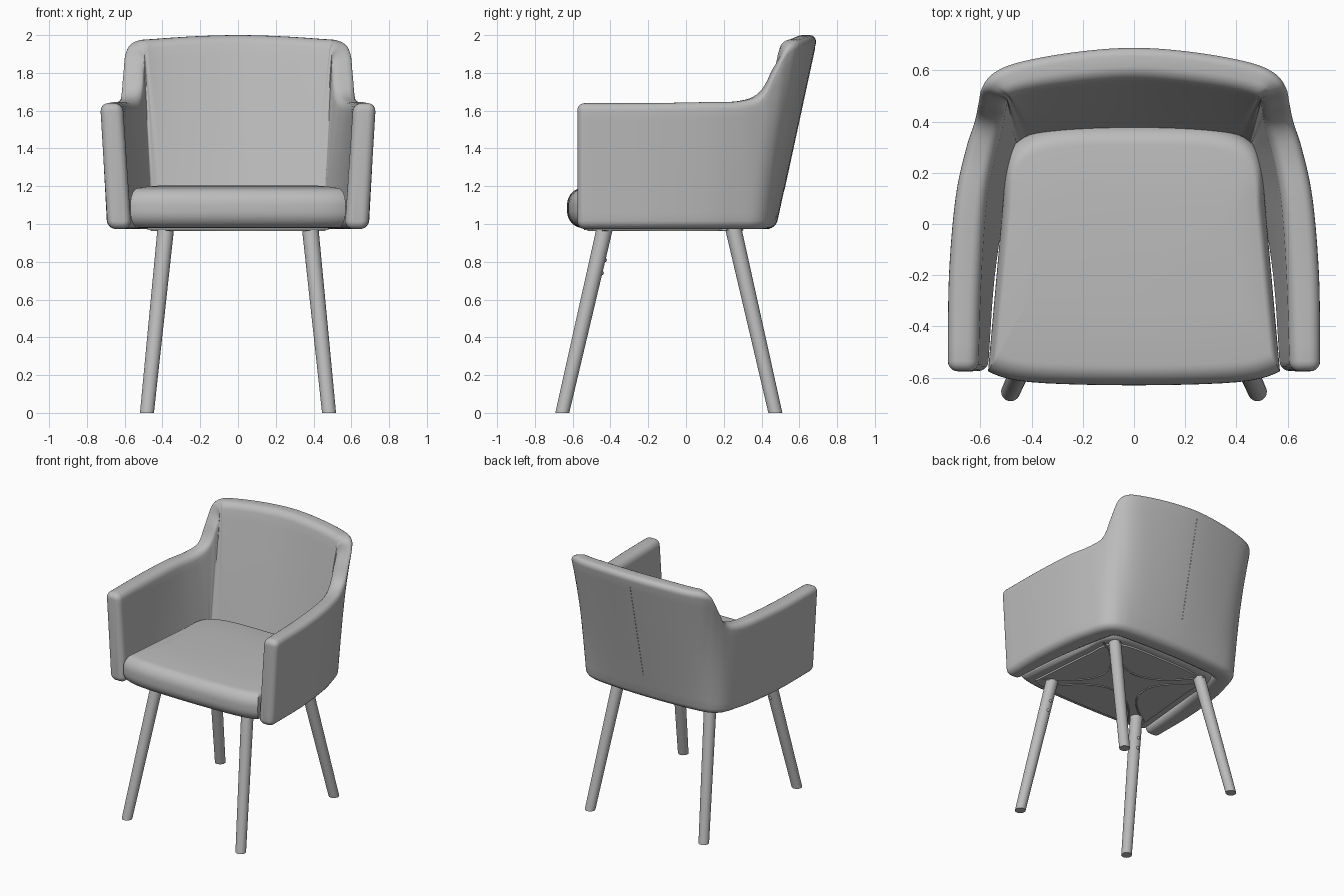
import bpy, bmesh, math
from mathutils import Vector

cube = bpy.data.objects.get("Cube")
if cube:
    bpy.data.objects.remove(cube, do_unlink=True)


def make_material(name, value):
    mat = bpy.data.materials.new(name)
    mat.use_nodes = True
    colour = (value, value, value, 1)
    mat.diffuse_color = colour
    mat.node_tree.nodes["Principled BSDF"].inputs["Base Color"].default_value = colour
    return mat


GREY = make_material("plain grey", 0.5)


def loft(name, rings, angle=50):
    """Skin closed rings of points and cap both ends."""
    bm = bmesh.new()
    loops = [[bm.verts.new(p) for p in ring] for ring in rings]
    n = len(loops[0])
    for a, b in zip(loops, loops[1:]):
        for i in range(n):
            j = (i + 1) % n
            bm.faces.new((a[i], a[j], b[j], b[i]))
    bm.faces.new(loops[0][::-1])
    bm.faces.new(loops[-1])
    bmesh.ops.recalc_face_normals(bm, faces=bm.faces)
    mesh = bpy.data.meshes.new(name)
    bm.to_mesh(mesh)
    bm.free()
    obj = bpy.data.objects.new(name, mesh)
    bpy.context.collection.objects.link(obj)
    mesh.materials.append(GREY)
    bpy.ops.object.select_all(action="DESELECT")
    obj.select_set(True)
    bpy.context.view_layer.objects.active = obj
    bpy.ops.object.shade_smooth_by_angle(angle=math.radians(angle))


def tube(name, points, radius):
    curve = bpy.data.curves.new(name, "CURVE")
    curve.dimensions = "3D"
    curve.bevel_depth = radius
    curve.bevel_resolution = 2
    spline = curve.splines.new("POLY")
    spline.points.add(len(points) - 1)
    for sp, p in zip(spline.points, points):
        sp.co = (*p, 1)
    curve.materials.append(GREY)
    bpy.context.collection.objects.link(bpy.data.objects.new(name, curve))


# Wraparound shell: (bottom x, y), (top x, y, z), thickness at bottom and top
half = [
    ((.69, -.535), (.73, -.535, 1.64), (.125, .12)),
    ((.69, -.2), (.725, -.2, 1.64), (.15, .125)),
    ((.66, .1), (.70, .1, 1.645), (.165, .12)),
    ((.62, .27), (.66, .29, 1.65), (.16, .115)),
    ((.585, .37), (.625, .4, 1.69), (.155, .11)),
    ((.53, .425), (.612, .47, 1.82), (.15, .11)),
    ((.46, .45), (.6, .535, 1.935), (.14, .11)),
    ((.38, .46), (.555, .595, 1.97), (.135, .115)),
    ((.28, .467), (.45, .64, 1.98), (.135, .12)),
    ((.14, .473), (.23, .68, 1.994), (.135, .125)),
]
right = [((-b[0], b[1]), (-t[0], t[1], t[2]), w) for b, t, w in reversed(half)]
keys = half + [((0, .475), (0, .697, 2), (.135, .125))] + right
flat = [Vector((*b, *t, *w)) for b, t, w in keys]


def spline(data, steps):
    """Catmull-Rom through every key."""
    out = []
    for i in range(len(data) - 1):
        p1, p2 = data[i], data[i + 1]
        m1 = (p2 - data[i - 1]) / 2 if i else p2 - p1
        m2 = (data[i + 2] - p1) / 2 if i + 2 < len(data) else p2 - p1
        for k in range(steps):
            t = k / steps
            out.append(p1 * (2*t**3 - 3*t*t + 1) + m1 * (t**3 - 2*t*t + t)
                       + p2 * (3*t*t - 2*t**3) + m2 * (t**3 - t*t))
    return out + [data[-1]]


path = spline(flat, 5)
BOTTOM, ROUND, ROWS = .973, .045, 14


def section(i, inset=0, push=0):
    """Rounded rectangle across the shell, divided along its tall sides."""
    s = path[i]
    d = path[min(i + 1, len(path) - 1)] - path[max(i - 1, 0)]
    db, dt = Vector((d[0], d[1], 0)).normalized(), Vector((d[2], d[3], 0)).normalized()
    low, high = Vector((s[0], s[1], BOTTOM)), Vector((s[2], s[3], s[4]))
    inward_b, inward_t = Vector((-db.y, db.x, 0)), Vector((-dt.y, dt.x, 0))
    height, thick = s[4] - BOTTOM, (s[5] + s[6]) / 2
    r, rad = ROUND, ROUND - inset
    local = []
    for q, (cu, cv) in enumerate([(thick-r, height-r), (r, height-r), (r, r), (thick-r, r)]):
        for k in range(6):
            a = math.pi / 2 * (q + k / 5)
            local.append((cu + rad * math.cos(a), cv + rad * math.sin(a)))
        if q in (1, 3):
            u, start = local[-1]
            stop = r if q == 1 else height - r
            local += [(u, start + (stop - start) * k / ROWS) for k in range(1, ROWS)]
    ring = []
    for u, v in local:
        u, v = u / thick, v / height
        p_low, p_high = low + inward_b * s[5] * u, high + inward_t * s[6] * u
        ring.append(p_low.lerp(p_high, v) + dt * push)
    return ring


ends = [math.pi / 2 * k / 5 for k in range(5, 0, -1)]
soft = .04
rings = [section(0, soft * (1 - math.cos(a)), -soft * math.sin(a)) for a in ends]
rings += [section(i) for i in range(len(path))]
rings += [section(len(path) - 1, soft * (1 - math.cos(a)), soft * math.sin(a))
          for a in reversed(ends)]
loft("arm_and_back_shell", rings)


# Seat outline: bowed front, tapering sides, rounded rear corners
def power(v, e):
    return math.copysign(abs(v) ** e, v)


outline = []
for k in range(25):
    t = math.sin(math.pi * (k / 24 - .5))
    outline.append((.57 * t, -.63 + .02 * t * t + .035 * t ** 8))
for k in range(33):
    a = math.pi * k / 32
    outline.append((.51 * power(math.cos(a), .5), .1 + .285 * abs(math.sin(a)) ** .5))


def seat_ring(inset, z, side=.5):
    sx, sy = 1 - side * inset / .57, 1 - inset / .51
    return [(x * sx, -.12 + (y + .12) * sy, z) for x, y in outline]


quarter = [math.pi / 16 * k for k in range(9)]
layers = [(.08 * (1 - math.sin(a)), 1.07 - .09 * math.cos(a)) for a in quarter]
layers += [(.08 * (1 - math.cos(a)), 1.1 + .09 * math.sin(a)) for a in quarter]
layers += [(.18, 1.198), (.3, 1.203)]
loft("seat_cushion", [seat_ring(*l) for l in layers])

# Underside panel with curved seams
loft("underside_panel", [seat_ring(.09, .968, 1), seat_ring(.09, 1.02, 1)])
for name, cx, cy in (("front", 0, -.52), ("rear", 0, .3), ("left", .46, -.11), ("right", -.46, -.11)):
    pts = []
    for k in range(17):
        t = -1 + k / 8
        bulge = .28 * (1 - t * t)
        if cx:
            pts.append((cx - math.copysign(bulge, cx), cy + .33 * t, .968))
        else:
            pts.append((.38 * t, cy - math.copysign(bulge, cy), .968))
    tube(name + "_underside_seam", pts, .006)

# Seam down the middle of the back
mid = path[len(path) // 2]
foot, top = Vector((0, mid[1], BOTTOM)), Vector((0, mid[3], mid[4]))
tube("back_seam", [foot.lerp(top, .2), foot.lerp(top, .93)], .002)


# Splayed tapered legs, cut level with the floor
def leg(name, top_pt, foot_pt):
    rings = [[(c[0] + r * math.cos(a), c[1] + r * math.sin(a), c[2])
              for a in [math.tau * k / 24 for k in range(24)]]
             for c, r in ((foot_pt, .037), (top_pt, .044))]
    loft(name, rings)


for side, s in (("left", 1), ("right", -1)):
    leg("front_leg_" + side, (.38 * s, -.425, 1.0), (.482 * s, -.655, 0))
    leg("rear_leg_" + side, (.38 * s, .245, 1.0), (.482 * s, .473, 0))
    # Bolt heads behind the front legs
    for k in range(2):
        z = .74 + .07 * k
        bpy.ops.mesh.primitive_uv_sphere_add(
            segments=12, ring_count=8, radius=.012,
            location=((.482 - .102 * z) * s, -.655 + .23 * z + .038, z))
        bolt = bpy.context.object
        bolt.name = f"bolt_{side}_{k + 1}"
        bolt.data.materials.append(GREY)
        bpy.ops.object.shade_smooth()
